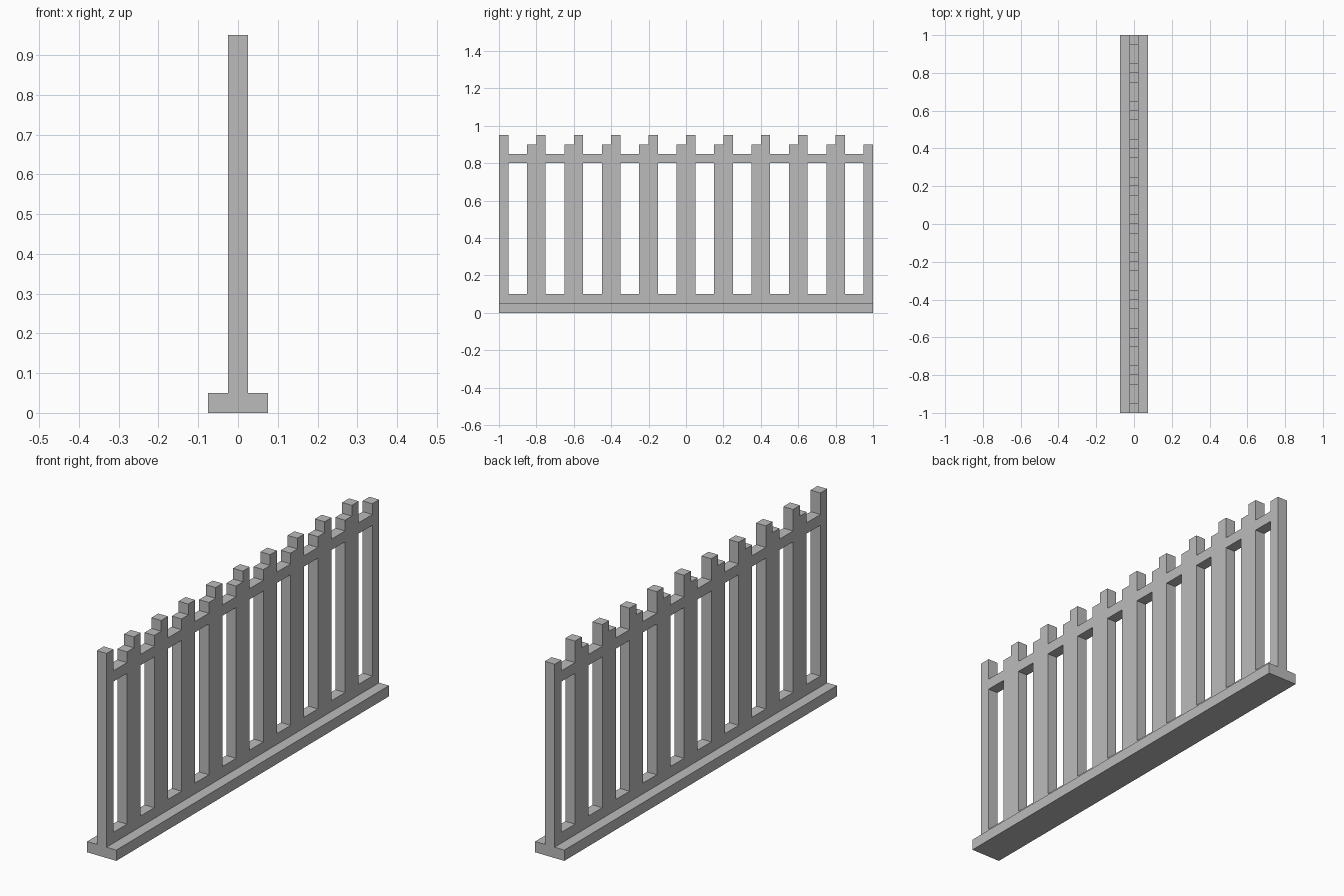
import bpy
import bmesh
from mathutils import Matrix

cube = bpy.data.objects.get("Cube")
if cube:
    bpy.data.objects.remove(cube, do_unlink=True)

grey = bpy.data.materials.new("plain_grey")
grey.use_nodes = True
COLOUR = (0.5, 0.5, 0.5, 1)
grey.diffuse_color = COLOUR
grey.node_tree.nodes["Principled BSDF"].inputs["Base Color"].default_value = COLOUR

UNIT = 0.05      # width of one slat
PITCH = 0.2      # distance between slat pairs
PAIRS = 10
SILL_TOP = 0.1
RAIL = (0.8, 0.85)


def boxes(name, spans, width=UNIT):
    """One object made of boxes centred on x = 0, each (y0, y1, z0, z1)."""
    bm = bmesh.new()
    for y0, y1, z0, z1 in spans:
        place = Matrix.Translation((0, (y0 + y1) / 2, (z0 + z1) / 2))
        size = Matrix.Diagonal((width, y1 - y0, z1 - z0, 1))
        bmesh.ops.create_cube(bm, size=1, matrix=place @ size)
    mesh = bpy.data.meshes.new(name)
    bm.to_mesh(mesh)
    bm.free()
    mesh.materials.append(grey)
    obj = bpy.data.objects.new(name, mesh)
    bpy.context.collection.objects.link(obj)
    return obj


starts = [-1 + i * PITCH for i in range(PAIRS)]

# Wide foot and the narrow sill on top of it
boxes("base", [(-1, 1, 0, UNIT)], width=3 * UNIT)
boxes("bottom_rail", [(-1, 1, UNIT, SILL_TOP)])

# Each bay: tall slat, open gap bridged by the top rail, short slat
boxes("tall_slats", [(y, y + UNIT, SILL_TOP, 0.95) for y in starts])
boxes("short_slats", [(y + PITCH - UNIT, y + PITCH, SILL_TOP, 0.9) for y in starts])
boxes("top_rail", [(y + UNIT, y + PITCH - UNIT, *RAIL) for y in starts])
